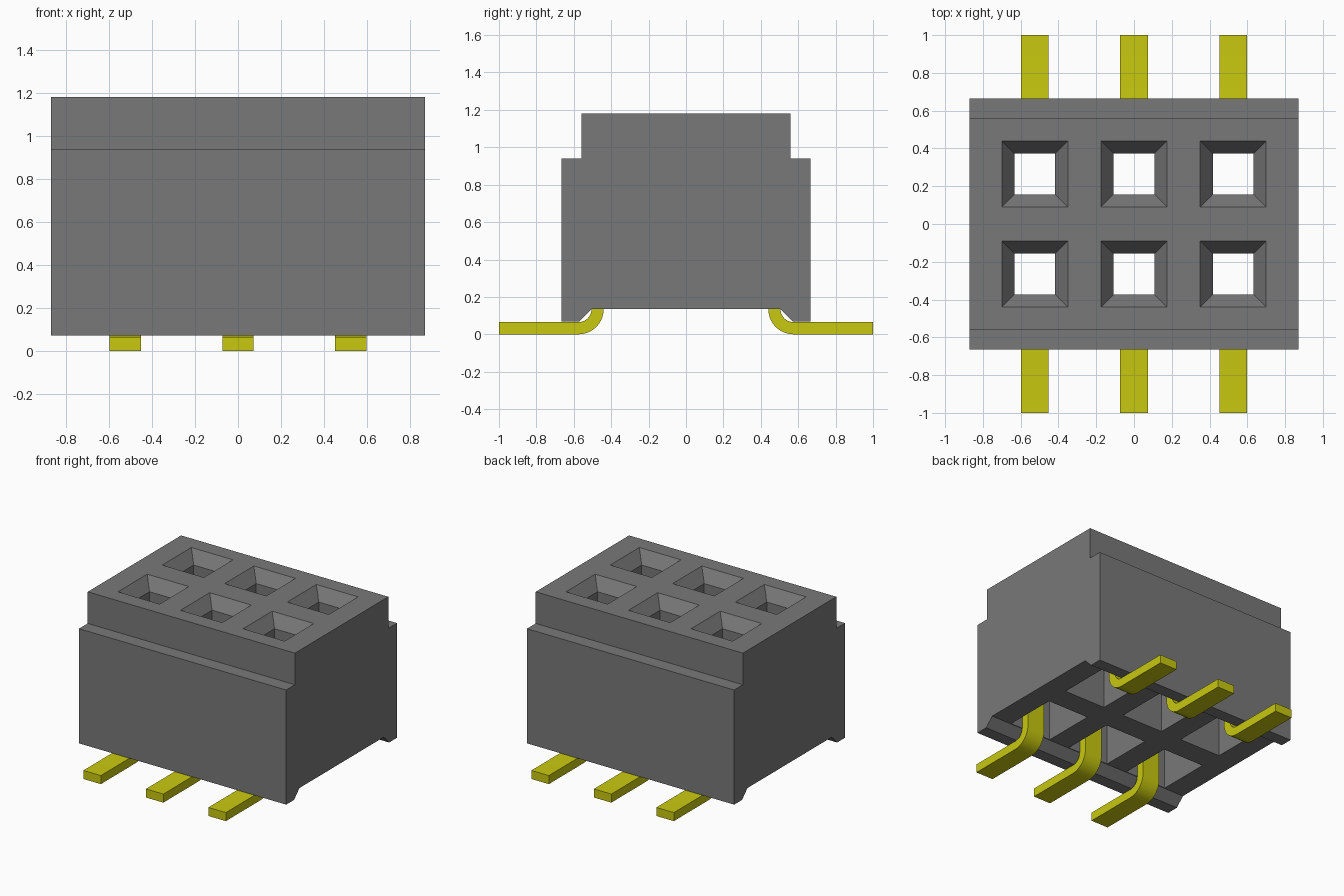
import bpy, bmesh, math

cube = bpy.data.objects.get("Cube")
if cube:
    bpy.data.objects.remove(cube, do_unlink=True)


def material(name, rgb):
    m = bpy.data.materials.new(name)
    m.use_nodes = True
    m.diffuse_color = (*rgb, 1)
    bsdf = m.node_tree.nodes["Principled BSDF"]
    bsdf.inputs["Base Color"].default_value = (*rgb, 1)
    bsdf.inputs["Roughness"].default_value = 0.6
    return m


GREY = material("grey plastic", (0.19, 0.19, 0.19))
YELLOW = material("yellow metal", (0.58, 0.58, 0.005))


def finish(bm, name, mat):
    bmesh.ops.recalc_face_normals(bm, faces=bm.faces)
    mesh = bpy.data.meshes.new(name)
    bm.to_mesh(mesh)
    bm.free()
    mesh.materials.append(mat)
    obj = bpy.data.objects.new(name, mesh)
    bpy.context.collection.objects.link(obj)
    return obj


def loft(bm, rings):
    """Closed skin through rings of equal point count."""
    rows = [[bm.verts.new(p) for p in r] for r in rings]
    n = len(rows[0])
    for a, b in zip(rows, rows[1:]):
        for i in range(n):
            j = (i + 1) % n
            bm.faces.new((a[i], a[j], b[j], b[i]))
    bm.faces.new(rows[0])
    bm.faces.new(rows[-1])


def extrude_x(name, profile, x0, x1, mat):
    bm = bmesh.new()
    loft(bm, [[(x, y, z) for y, z in profile] for x in (x0, x1)])
    return finish(bm, name, mat)


PITCH_X, ROW_Y = 0.525, 0.265
COLUMNS = [-PITCH_X, 0, PITCH_X]

# Stepped housing with a chamfered lip under each long side
half = [(0.505, 0.135), (0.57, 0.07), (0.665, 0.07),
        (0.665, 0.94), (0.56, 0.94), (0.56, 1.18)]
profile = half + [(-y, z) for y, z in reversed(half)]
housing = extrude_x("housing", profile, -0.87, 0.87, GREY)

# Sockets: funnel at the top, narrow throat, wide cavity open below
# each ring: z, half width, inner y, outer y
socket = [(1.21, 0.197, ROW_Y - 0.197, ROW_Y + 0.197),
          (1.09, 0.108, ROW_Y - 0.108, ROW_Y + 0.108),
          (0.85, 0.108, ROW_Y - 0.108, ROW_Y + 0.108),
          (0.85, 0.175, 0.09, 0.50),
          (0.00, 0.175, 0.09, 0.50)]
bm = bmesh.new()
for side in (-1, 1):
    for cx in COLUMNS:
        loft(bm, [[(cx - w, side * a, z), (cx + w, side * a, z),
                   (cx + w, side * b, z), (cx - w, side * b, z)]
                  for z, w, a, b in socket])
cutter = finish(bm, "socket_cutter", GREY)
cutter.hide_render = True

mod = housing.modifiers.new("sockets", 'BOOLEAN')
mod.operation = 'DIFFERENCE'
mod.solver = 'EXACT'
mod.object = cutter
bpy.context.view_layer.objects.active = housing
bpy.ops.object.modifier_apply(modifier=mod.name)
bpy.data.objects.remove(cutter, do_unlink=True)

# Bent contact pins: flat foot, rounded bend, upright blade in the cavity
BEND_Y, BEND_Z, R_IN, R_OUT, STEPS = 0.575, 0.135, 0.07, 0.135, 10


def arc(r):
    return [(BEND_Y - r * math.sin(t), BEND_Z - r * math.cos(t))
            for t in (i * math.pi / 2 / STEPS for i in range(STEPS + 1))]


pin_profile = ([(1.0, BEND_Z - R_OUT)] + arc(R_OUT)
               + [(BEND_Y - R_OUT, 0.85), (BEND_Y - R_IN, 0.85)]
               + arc(R_IN)[::-1] + [(1.0, BEND_Z - R_IN)])
for side, row in ((-1, "front"), (1, "back")):
    for cx, col in zip(COLUMNS, ("right", "middle", "left")):
        pin = extrude_x(f"{row}_{col}_pin", [(side * y, z) for y, z in pin_profile],
                        cx - 0.073, cx + 0.073, YELLOW)
        bpy.ops.object.select_all(action='DESELECT')
        pin.select_set(True)
        bpy.context.view_layer.objects.active = pin
        bpy.ops.object.shade_smooth_by_angle(angle=math.radians(30))
